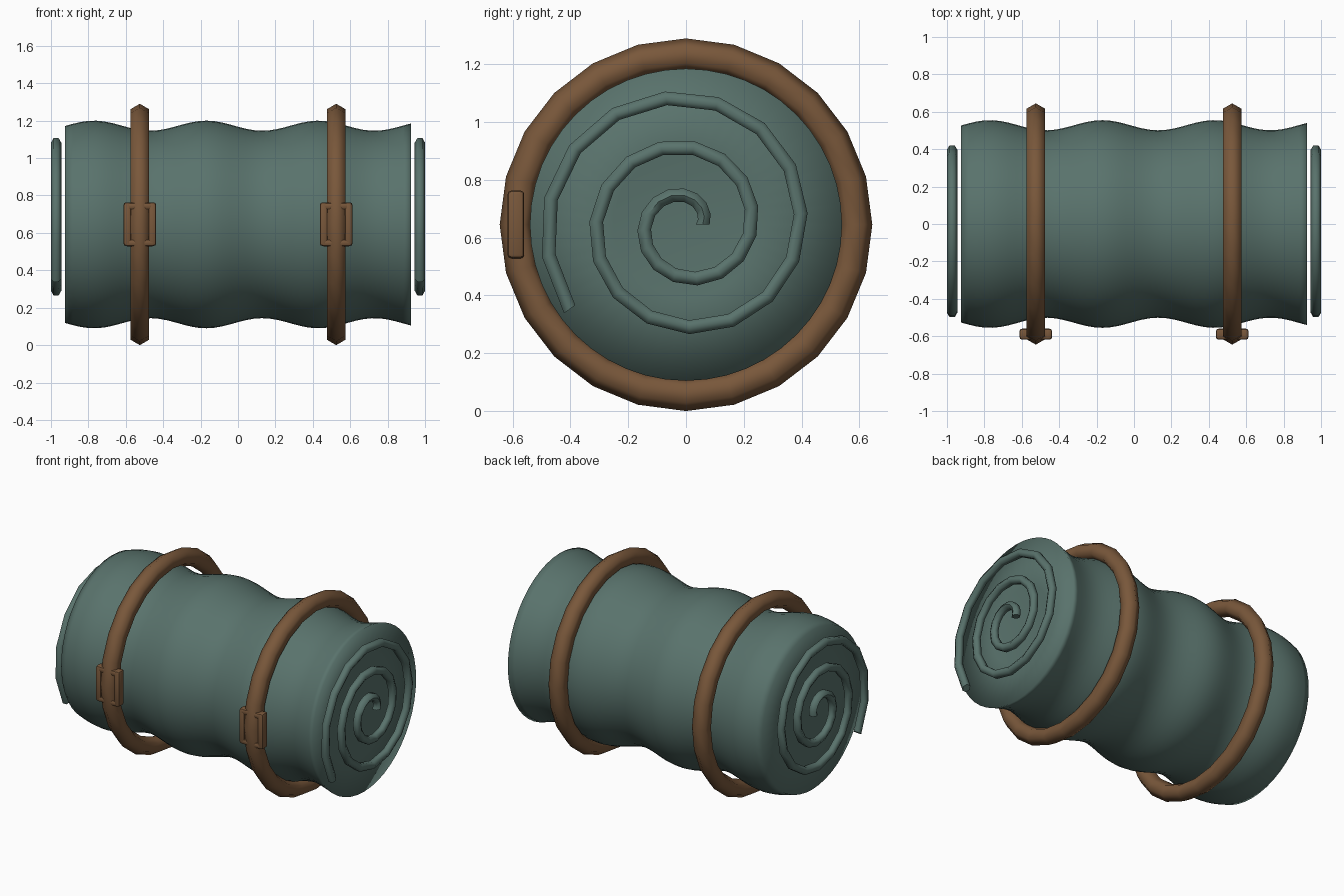
import bpy, bmesh, math

if "Cube" in bpy.data.objects:
    bpy.data.objects.remove(bpy.data.objects["Cube"])

CZ = 0.645  # height of the roll axis


def material(name, rgb):
    m = bpy.data.materials.new(name)
    m.diffuse_color = (*rgb, 1)
    m.use_nodes = True
    m.node_tree.nodes["Principled BSDF"].inputs["Base Color"].default_value = m.diffuse_color
    return m


teal = material("teal cloth", (0.1, 0.17, 0.15))
brown = material("brown leather", (0.19, 0.096, 0.043))


def finish(name, bm, mat, angle):
    bmesh.ops.recalc_face_normals(bm, faces=bm.faces)
    me = bpy.data.meshes.new(name)
    bm.to_mesh(me)
    bm.free()
    me.materials.append(mat)
    ob = bpy.data.objects.new(name, me)
    bpy.context.collection.objects.link(ob)
    bpy.ops.object.select_all(action='DESELECT')
    ob.select_set(True)
    bpy.context.view_layer.objects.active = ob
    bpy.ops.object.shade_smooth_by_angle(angle=math.radians(angle))
    return ob


def skin(bm, rings, closed=False):
    n = len(rings[0])
    pairs = list(zip(rings, rings[1:]))
    if closed:
        pairs.append((rings[-1], rings[0]))
    for a, b in pairs:
        for i in range(n):
            j = (i + 1) % n
            bm.faces.new((a[i], a[j], b[j], b[i]))


# Bedroll body: wavy lathe around x with slightly dished ends
def radius(x):
    return 0.528 + 0.027 * math.cos(2 * math.pi * (x + 0.17) / 0.6)


L, SEG = 0.925, 48
profile = [(-L + 0.035, 0.25)]
profile += [(x, radius(x)) for x in (-L + 2 * L * i / 44 for i in range(45))]
profile += [(L - 0.035, 0.25)]
bm = bmesh.new()
rings = []
for x, r in profile:
    rings.append([bm.verts.new((x, r * math.cos(2 * math.pi * k / SEG),
                                CZ + r * math.sin(2 * math.pi * k / SEG))) for k in range(SEG)])
skin(bm, rings)
for ring, x in ((rings[0], -L + 0.055), (rings[-1], L - 0.055)):
    c = bm.verts.new((x, 0, CZ))
    for k in range(SEG):
        bm.faces.new((ring[k], ring[(k + 1) % SEG], c))
finish("bedroll_body", bm, teal, 180)

# Spiral rolled edge at each end
STEPS, TUBE = 40, 0.0275
for side, label in ((1, "right"), (-1, "left")):
    bm = bmesh.new()
    rings = []
    for i in range(STEPS + 1):
        deg = 936 * i / STEPS
        t = math.radians(deg)
        r = 0.058 + 0.00047 * deg
        ring = []
        for k in range(6):
            a = 2 * math.pi * k / 6
            rr = r + TUBE * math.sin(a)
            ring.append(bm.verts.new((side * (0.9725 + TUBE * math.cos(a)),
                                      rr * math.cos(t), CZ + rr * math.sin(t))))
        rings.append(ring)
    skin(bm, rings)
    bm.faces.new(rings[0])
    bm.faces.new(rings[-1])
    finish("spiral_" + label, bm, teal, 62)


def box(bm, x0, x1, y0, y1, z0, z1):
    vs = bmesh.ops.create_cube(bm, size=1)["verts"]
    for v in vs:
        v.co = ((x0 + x1) / 2 + v.co.x * (x1 - x0),
                (y0 + y1) / 2 + v.co.y * (y1 - y0),
                (z0 + z1) / 2 + v.co.z * (z1 - z0))


for sx, label in ((-0.525, "left"), (0.525, "right")):
    # Strap: six-sided ring around the roll
    bm = bmesh.new()
    rings = []
    for i in range(24):
        t = 2 * math.pi * i / 24
        ring = []
        for k in range(6):
            a = 2 * math.pi * k / 6
            rr = 0.588 + 0.057 * math.cos(a)
            ring.append(bm.verts.new((sx + 0.057 * math.sin(a),
                                      rr * math.cos(t), CZ + rr * math.sin(t))))
        rings.append(ring)
    skin(bm, rings, True)
    finish("strap_" + label, bm, brown, 62)

    # Buckle: rounded rectangular frame on the front
    bm = bmesh.new()
    for s in (-1, 1):
        xs = sorted((sx + s * 0.046, sx + s * 0.087))
        box(bm, *xs, -0.618, -0.56, CZ - 0.115, CZ + 0.118)
        zs = sorted((CZ + s * 0.08, CZ + s * 0.117))
        box(bm, sx - 0.08, sx + 0.08, -0.618, -0.56, *zs)
    bmesh.ops.bevel(bm, geom=bm.edges[:], offset=0.013, segments=2,
                    profile=0.5, affect='EDGES')
    finish("buckle_" + label, bm, brown, 40)
